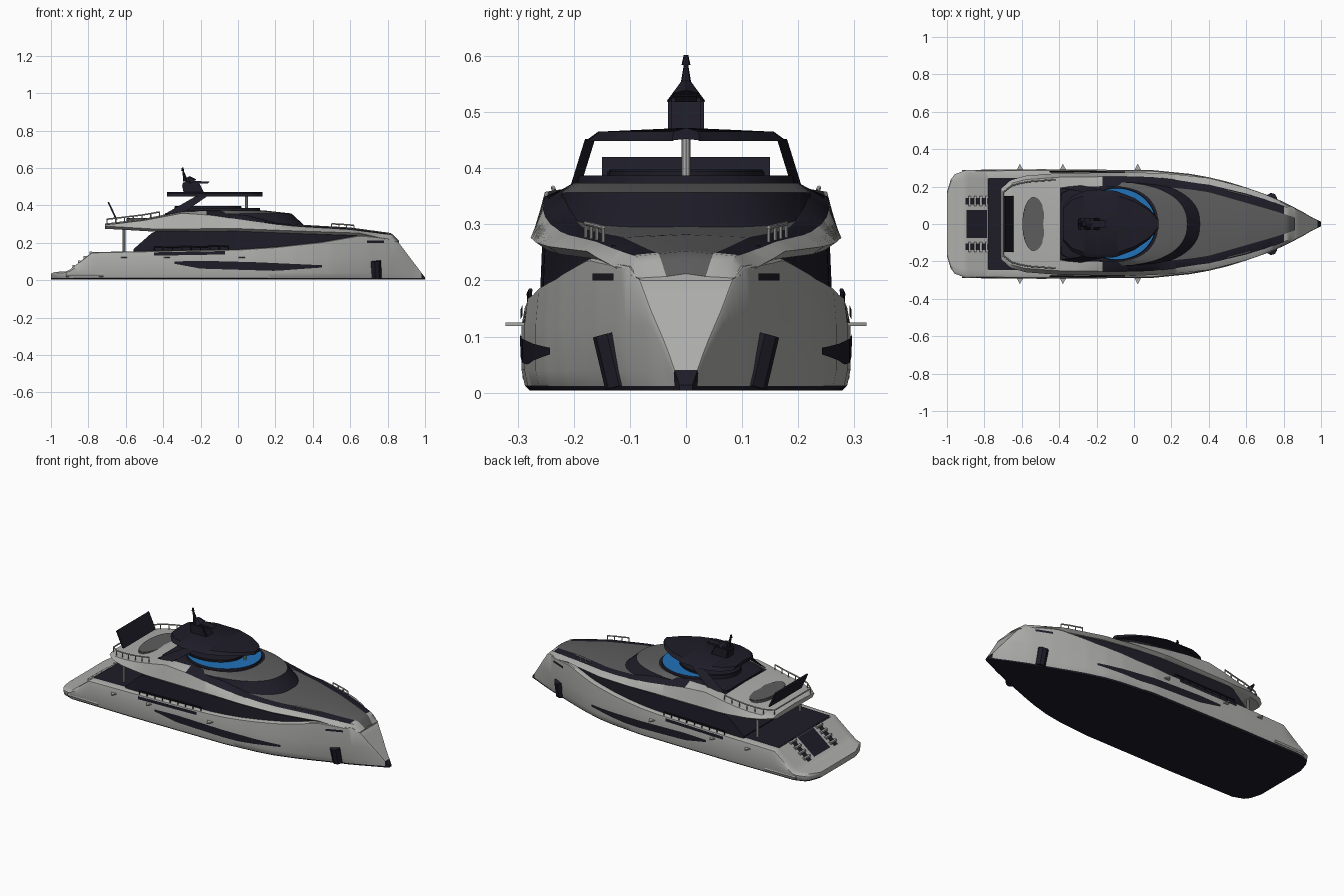
import bpy, bmesh, math
from mathutils import Vector

cube = bpy.data.objects.get("Cube")
if cube:
    bpy.data.objects.remove(cube, do_unlink=True)


def material(name, r, g, b):
    m = bpy.data.materials.new(name)
    m.use_nodes = True
    m.diffuse_color = (r, g, b, 1)
    m.node_tree.nodes["Principled BSDF"].inputs["Base Color"].default_value = (r, g, b, 1)
    return m


LIGHT, DARK, DECK, BLUE = range(4)
MATS = [material("hull grey", .42, .42, .405), material("dark navy", .013, .012, .021),
        material("deck grey", .11, .11, .11), material("blue glass", .015, .17, .48)]


def finish(name, bm, angle=35):
    bmesh.ops.remove_doubles(bm, verts=bm.verts, dist=.0002)
    bmesh.ops.recalc_face_normals(bm, faces=bm.faces)
    mesh = bpy.data.meshes.new(name)
    bm.to_mesh(mesh)
    bm.free()
    ob = bpy.data.objects.new(name, mesh)
    bpy.context.collection.objects.link(ob)
    for m in MATS:
        mesh.materials.append(m)
    bpy.ops.object.select_all(action='DESELECT')
    ob.select_set(True)
    bpy.context.view_layer.objects.active = ob
    bpy.ops.object.shade_smooth_by_angle(angle=math.radians(angle))


def curve(*pts):
    # piecewise profile along the length of the boat
    def f(x):
        for (a, u), (b, v) in zip(pts, pts[1:]):
            if x <= b:
                return u + (v - u) * max(0, x - a) / (b - a)
        return pts[-1][1]
    return f


def steps(a, b, n):
    return [a + (b - a) * i / n for i in range(n + 1)]


def loft(name, xs, section, rule):
    # section gives the left half from bottom centre to top centre
    bm = bmesh.new()
    rings = []
    for x in xs:
        half = section(x)
        ring = half + [(-y, z) for y, z in half[-2:0:-1]]
        rings.append([bm.verts.new((x, y, z)) for y, z in ring])
    n, top = len(rings[0]), len(half) - 1
    for a, b in zip(rings, rings[1:]):
        for i in range(n):
            j = (i + 1) % n
            f = bm.faces.new((a[i], a[j], b[j], b[i]))
            f.material_index = rule(i if i < top else n - 1 - i, f.calc_center_median().x)
    for end in (rings[0], rings[-1]):
        bm.faces.new(end).material_index = rule(-1, end[0].co.x)
    finish(name, bm)


def patch(name, mat, xs, point):
    # thin painted plate that follows a surface, point(x, v) with v 0 to 1
    bm = bmesh.new()
    rows = [[bm.verts.new(point(x, v)) for v in (0, 1)] for x in xs]
    for a, b in zip(rows, rows[1:]):
        bm.faces.new((a[0], a[1], b[1], b[0])).material_index = mat
    finish(name, bm)


def slab(name, mat, outline, axis, lo, hi, bevel=0):
    # outline extruded along y or z
    bm = bmesh.new()
    place = (lambda p, h: (p[0], h, p[1])) if axis == 'y' else (lambda p, h: (p[0], p[1], h))
    base = bm.faces.new([bm.verts.new(place(p, lo)) for p in outline])
    top = bmesh.ops.extrude_face_region(bm, geom=[base])["geom"]
    d = Vector(place((0, 0), hi - lo))
    bmesh.ops.translate(bm, vec=d, verts=[v for v in top if isinstance(v, bmesh.types.BMVert)])
    if bevel:
        bmesh.ops.bevel(bm, geom=bm.edges[:], offset=bevel, segments=2, affect='EDGES')
    for f in bm.faces:
        f.material_index = mat
    finish(name, bm)


def tube(name, mat, pts, r, r_end=None):
    bm = bmesh.new()
    for a, b in zip(pts, pts[1:]):
        a, b = Vector(a), Vector(b)
        rot = (b - a).to_track_quat('Z', 'Y').to_matrix().to_4x4()
        rot.translation = (a + b) / 2
        bmesh.ops.create_cone(bm, segments=8, radius1=r, radius2=r if r_end is None else r_end,
                              depth=(b - a).length, cap_ends=True, matrix=rot)
    for f in bm.faces:
        f.material_index = mat
    finish(name, bm)


def oval(cx, rx, ry, n=32, power=1):
    soft = lambda c: math.copysign(abs(c) ** power, c)
    return [(cx + rx * soft(math.cos(t)), ry * soft(math.sin(t))) for t in steps(0, math.tau, n)[:-1]]


def stack(name, cx, rings, power, aft):
    # stacked ovals cut off square at the aft end: (rx, ry, z, colour of the band above, aft of
    # midships always dark); the last one is capped
    bm = bmesh.new()
    loops = [[bm.verts.new((max(x, aft), y, z)) for x, y in oval(cx, rx, ry, 64, power)]
             for rx, ry, z, _ in rings]
    for a, b, ring in zip(loops, loops[1:], rings):
        for i in range(len(a)):
            f = bm.faces.new((a[i - 1], a[i], b[i], b[i - 1]))
            f.material_index = ring[3] if f.calc_center_median().x > -.1 else DARK
    bm.faces.new(loops[-1]).material_index = rings[-1][3]
    finish(name, bm, 25)


# hull, slightly flared towards the bow
beam = curve((-1, .17), (-.985, .23), (-.96, .265), (-.9, .288), (-.5, .293), (.1, .288), (.3, .268),
             (.4, .25), (.5, .226), (.6, .195), (.7, .16), (.8, .118), (.9, .066), (.95, .036), (1, .012))
sheer = curve((-1, .035), (-.98, .044), (-.91, .048), (-.78, .15), (-.4, .158), (0, .165),
              (.2, .178), (.45, .205), (.65, .24), (.82, .225), (.86, .2), (1, .014))
flare = curve((.4, 1), (.55, .96), (.75, .88), (.9, .9), (1, 1))


def hull_section(x):
    b, t, k = beam(x), sheer(x), flare(x)
    low, mid, high = min(.012, t * .5), min(.04, t * .7), min(.12, t * .85)
    return [(0, .004), (b * .95 * k, .004), (b * .98 * k, low), (b * (.25 + .75 * k), mid), (b, high),
            (b * .98, t - .004), (b * .95, t), (b * .84, t), (0, t)]


def hull_paint(strip, x):
    if strip in (0, 1) or x > .985:
        return DARK
    return DARK if strip == 7 and -.775 < x < .6 else LIGHT


loft("hull", steps(-1, 1, 100), hull_section, hull_paint)

# main deck saloon
saloon_top = curve((-.56, .165), (-.45, .262))
loft("saloon", steps(-.56, .68, 50),
     lambda x: [(0, .12), (beam(x) - .03, .12), (beam(x) - .036, saloon_top(x)), (0, saloon_top(x))],
     lambda strip, x: DARK)

# upper deck, sweeping forward into the foredeck
width = curve((-.71, .19), (-.66, .235), (-.58, .258), (-.4, .272), (0, .277), (.2, .268), (.4, .246),
              (.6, .194), (.7, .159), (.8, .116), (.86, .085))
under = curve((-.71, .275), (-.45, .26), (0, .262), (.3, .25), (.65, .238), (.86, .19))
edge = curve((-.71, .295), (-.5, .32), (-.3, .358), (-.15, .348), (.1, .312), (.3, .287),
             (.6, .27), (.82, .243), (.86, .205))
edge_in = curve((.1, .92), (.35, .86), (.86, .82))
roof = curve((-.71, .298), (-.5, .324), (-.3, .366), (-.1, .372), (.05, .355), (.2, .305),
             (.35, .291), (.6, .277), (.82, .247), (.86, .207))
inner = curve((-.71, .15), (-.5, .19), (-.1, .205), (.15, .2), (.3, .185), (.4, .17),
              (.6, .113), (.75, .07), (.86, .035))


def upper_section(x):
    w = width(x)
    return [(0, under(x)), (w - .02, under(x)), (w, under(x) + .014), (w * edge_in(x), edge(x)),
            (inner(x), roof(x)), (0, roof(x) + .005)]


def upper_paint(strip, x):
    if strip < 3 or x < -.4:
        return LIGHT
    if strip == 3:
        return DARK if -.17 < x < .8 else LIGHT
    return DARK if x < .2 else DECK


loft("upper_deck", steps(-.71, .86, 110), upper_section, upper_paint)

# forward deckhouse with wraparound windows, flybridge glass
stack("deckhouse", -.1, [(.475, .258, .275, DARK), (.385, .222, .357, DECK), (.23, .2, .374, DARK)], .88, -.39)
stack("windscreen", -.09, [(.21, .194, .37, DARK), (.207, .191, .387, BLUE)], 1, -.25)

# helm, hardtop and spa pool
slab("helm_console", DARK, oval(-.16, .18, .14), 'z', .37, .398, .004)
hard_half = curve((-.38, .09), (-.33, .15), (-.25, .18), (-.1, .178), (0, .14), (.08, .085), (.13, .025))
loft("hardtop", steps(-.38, .13, 34),
     lambda x: [(0, .452), (hard_half(x) * .85, .45), (hard_half(x), .448), (hard_half(x) * .87, .465),
                (0, .472)], lambda strip, x: DARK)
slab("spa_pool", DECK, oval(-.535, .062, .145), 'z', .3, .332, .003)
slab("aft_screen", DARK, [(-.655, .325), (-.645, .325), (-.69, .42), (-.697, .415)], 'y', -.15, .15)
tube("hardtop_pole", LIGHT, [(.045, 0, .37), (.045, 0, .452)], .008)

# mast and antennas
slab("mast", DARK, [(-.29, .465), (-.18, .465), (-.2, .505), (-.21, .525), (-.29, .528), (-.3, .51)],
     'y', -.032, .032, .006)
slab("radar_bar", DARK, [(-.24, .518), (-.16, .518), (-.15, .528), (-.24, .53)], 'y', -.02, .02)
tube("mast_cap", DARK, [(-.25, 0, .52), (-.27, 0, .55)], .034, .012)
tube("mast_spire", DARK, [(-.28, 0, .53), (-.295, 0, .59)], .013, .003)
tube("mast_light", DARK, [(-.296, 0, .584), (-.296, 0, .602)], .008, .004)

# transom garage door, stairs and aft cockpit
on_deck = lambda lo, hi: lambda x, v: (x, lo + (hi - lo) * v, sheer(x) + .005)
patch("garage_door", DARK, steps(-.895, -.785, 4), on_deck(-.075, .075))
patch("aft_cockpit_floor", DARK, steps(-.775, -.55, 4), on_deck(-.245, .245))
window_lo = curve((-.34, .088), (-.2, .062), (.2, .05), (.45, .068))
window_hi = curve((-.34, .1), (-.2, .104), (.1, .096), (.45, .08))

for side, s in (("left", 1), ("right", -1)):
    patch(side + "_stairs", DARK, steps(-.9, -.78, 4), on_deck(s * .105, s * .14))
    for k, x in enumerate(steps(-.885, -.795, 3)):
        slab(f"{side}_stair_tread_{k}", LIGHT, [(x, sheer(x)), (x + .014, sheer(x)),
             (x + .014, sheer(x) + .014), (x, sheer(x) + .014)], 'y', s * .095, s * .15)
    # hull windows and markings
    patch(side + "_hull_window", DARK, steps(-.34, .45, 30),
          lambda x, v: (x, s * (beam(x) + .004), window_lo(x) + (window_hi(x) - window_lo(x)) * v))
    patch(side + "_bulwark_slot", DARK, steps(-.45, -.07, 12),
          lambda x, v: (x, s * (beam(x) + .002), sheer(x) - .026 + .018 * v))
    patch(side + "_bow_marking", DARK, steps(.69, .78, 5),
          lambda x, v: (x, s * (beam(x) + .003), .2 + .012 * v))
    # hardtop struts leaning inwards, and deck posts
    patch(side + "_hardtop_strut", DARK, steps(0, 1, 2),
          lambda u, v: (-.39 + .09 * u + (.17 - .03 * u) * v, s * (.192 - .03 * v + .018 * u), .355 + .097 * v))
    tube(side + "_deck_post", LIGHT, [(-.61, s * .2, .14), (-.61, s * .2, .29)], .008)
    # railings
    for name, xs, metal, line in (
            ("aft", steps(-.7, -.42, 6), LIGHT, lambda x: (width(x) * .95 - .02, edge(x) + .03)),
            ("bow", steps(.5, .62, 3), LIGHT, lambda x: (width(x) * .95 - .03, edge(x) + .026)),
            ("side", steps(-.45, -.05, 8), DARK, lambda x: (beam(x) - .012, sheer(x) + .018))):
        path = [(x, s * line(x)[0], line(x)[1]) for x in xs]
        tube(f"{side}_{name}_rail", metal, path, .004)
        for k, (x, y, z) in enumerate(path):
            tube(f"{side}_{name}_stanchion_{k}", metal, [(x, y, z - .035), (x, y, z)], .003)
    # flat mooring fins and stern rubbing edge
    for name, x in (("aft", -.61), ("middle", -.38), ("forward", .02)):
        slab(f"{side}_{name}_fin", LIGHT, [(x - .022, s * .28), (x + .022, s * .28), (x, s * .322)],
             'z', .119, .125)
    tube(side + "_stern_fender", LIGHT, [(-.92, s * .276, .028), (-.72, s * .28, .028)], .012)
    # anchor tucked under the flare
    tube(side + "_anchor", DARK, [(.735, s * .137, .105), (.738, s * .115, .012)], .03)

tube("aft_cross_rail", LIGHT, [(-.7, -.165, .325), (-.7, .165, .325)], .004)
